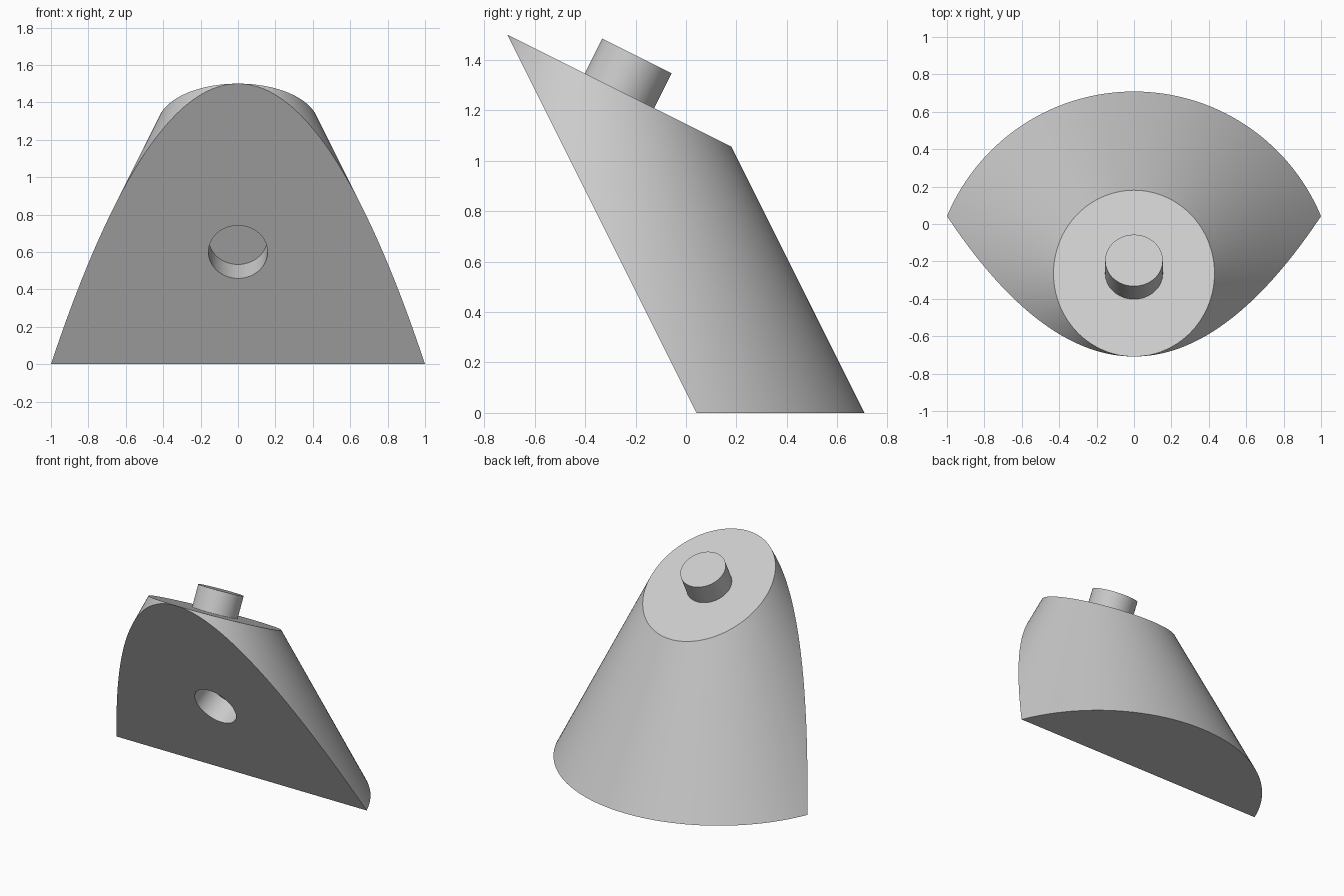
import bpy, bmesh, math
from mathutils import Vector, Matrix

cube = bpy.data.objects.get("Cube")
if cube:
    bpy.data.objects.remove(cube, do_unlink=True)

# Material
gray = bpy.data.materials.new("light gray")
gray.use_nodes = True
color = (0.6, 0.6, 0.6, 1)
gray.diffuse_color = color
gray.node_tree.nodes["Principled BSDF"].inputs["Base Color"].default_value = color

# Main dimensions of the right cone and its cutting planes
RADIUS = 13 / 12
HEIGHT = 2 * RADIUS
AXIS_Y = -0.375
PEAK = Vector((0, AXIS_Y - RADIUS + 0.75, 1.5))    # both cuts meet here
FRONT = Vector((0, -2, -1)).normalized()           # parallel to the back slope
TOP = Vector((0, 1, 2)).normalized()


def make_object(name, bm):
    bmesh.ops.recalc_face_normals(bm, faces=bm.faces)
    mesh = bpy.data.meshes.new(name)
    bm.to_mesh(mesh)
    bm.free()
    mesh.materials.append(gray)
    obj = bpy.data.objects.new(name, mesh)
    bpy.context.collection.objects.link(obj)
    return obj


def cylinder(name, radius, start, end):
    axis = end - start
    place = Matrix.Translation((start + end) / 2) @ axis.to_track_quat('Z', 'Y').to_matrix().to_4x4()
    bm = bmesh.new()
    bmesh.ops.create_cone(bm, cap_ends=True, segments=64, radius1=radius,
                          radius2=radius, depth=axis.length, matrix=place)
    return make_object(name, bm)


def cut(bm, point, normal):
    result = bmesh.ops.bisect_plane(bm, geom=bm.verts[:] + bm.edges[:] + bm.faces[:], dist=1e-5,
                                    plane_co=point, plane_no=normal, clear_outer=True)
    edges = [e for e in result["geom_cut"] if isinstance(e, bmesh.types.BMEdge) and e.is_boundary]
    bmesh.ops.edgeloop_fill(bm, edges=edges)


def smooth(obj):
    bpy.ops.object.select_all(action='DESELECT')
    obj.select_set(True)
    bpy.context.view_layer.objects.active = obj
    bpy.ops.object.shade_smooth_by_angle(angle=math.radians(30))


# Cone body, sliced by the sloping front face and the slanted top
bm = bmesh.new()
bmesh.ops.create_cone(bm, cap_ends=True, segments=160, radius1=RADIUS, radius2=0, depth=HEIGHT,
                      matrix=Matrix.Translation((0, AXIS_Y, HEIGHT / 2)))
bmesh.ops.remove_doubles(bm, verts=bm.verts, dist=1e-5)
cut(bm, PEAK, FRONT)
cut(bm, PEAK, TOP)
body = make_object("cone_body", bm)

# Blind round socket in the front face
socket = Vector((0, PEAK.y + 0.45, 0.6))
cutter = cylinder("socket_cutter", 0.158, socket + FRONT * 0.1, socket - FRONT * 0.167)
cutter.hide_render = True
hole = body.modifiers.new("socket", 'BOOLEAN')
hole.operation = 'DIFFERENCE'
hole.solver = 'EXACT'
hole.object = cutter
bpy.context.view_layer.objects.active = body
bpy.ops.object.modifier_apply(modifier=hole.name)
bpy.data.objects.remove(cutter, do_unlink=True)
smooth(body)

# Round peg standing on the middle of the slanted top
seat = Vector((0, -0.264, 1.278))
peg = cylinder("top_peg", 0.154, seat - TOP * 0.02, seat + TOP * 0.155)
smooth(peg)
